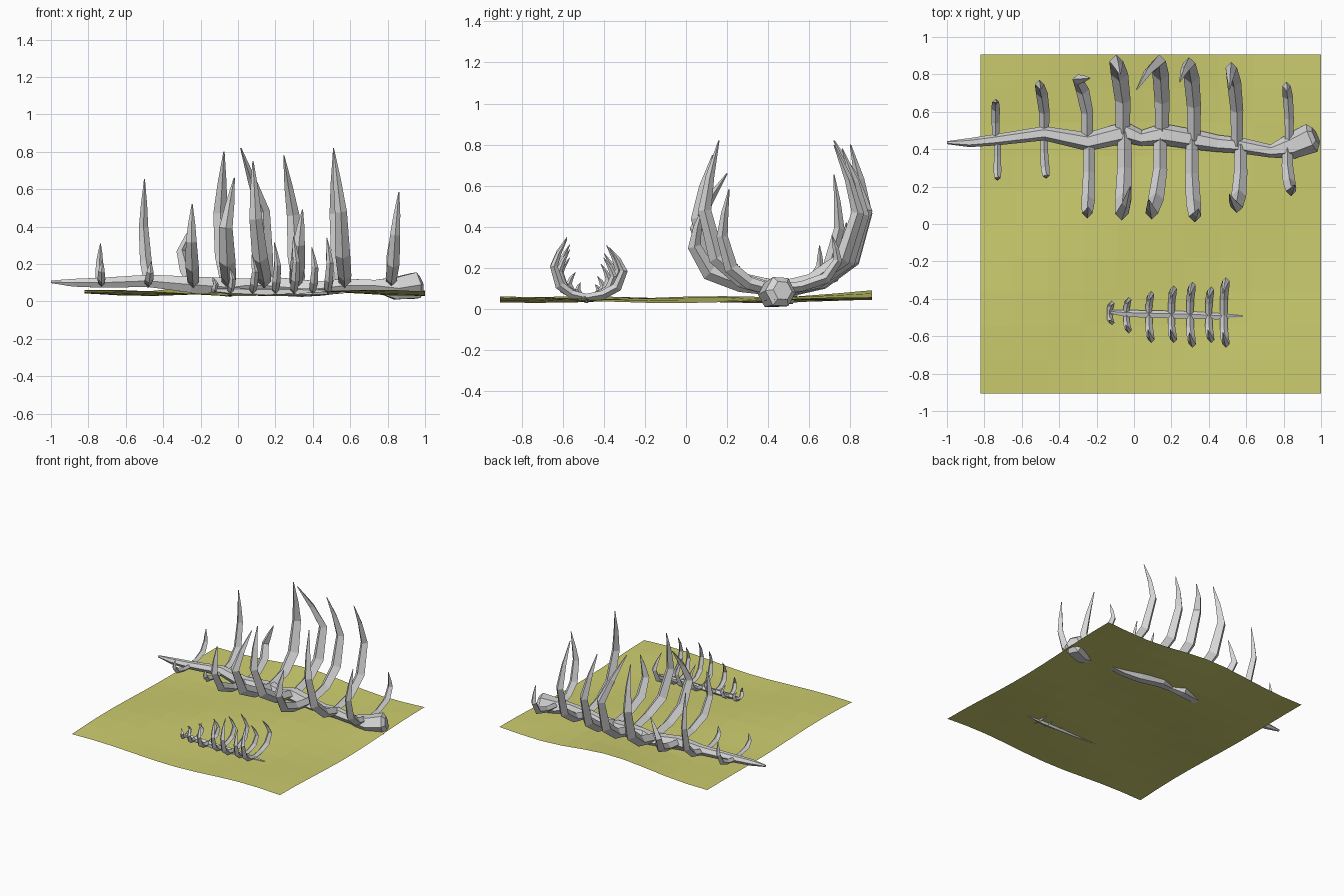
import bpy, bmesh, math
from mathutils import Vector


def material(name, rgb):
    m = bpy.data.materials.new(name)
    m.diffuse_color = (*rgb, 1)
    return m


BONE = material("pale grey bone", (0.68, 0.68, 0.68))
GRASS = material("dry olive ground", (0.61, 0.61, 0.16))


def finish(bm, name, mat):
    bmesh.ops.recalc_face_normals(bm, faces=bm.faces)
    me = bpy.data.meshes.new(name)
    bm.to_mesh(me)
    bm.free()
    me.materials.append(mat)
    ob = bpy.data.objects.new(name, me)
    bpy.context.collection.objects.link(ob)
    return ob


def tube(bm, pts, radii, sides, side_axis):
    """Flat-faced tapered tube along pts; side_axis sets the ring orientation."""
    pts = [Vector(p) for p in pts]
    rings = []
    for i, p in enumerate(pts):
        t = (pts[min(i + 1, len(pts) - 1)] - pts[max(i - 1, 0)]).normalized()
        u = (side_axis - t * side_axis.dot(t)).normalized()
        v = t.cross(u)
        rings.append([bm.verts.new(p + radii[i] * (math.cos(a) * u + math.sin(a) * v))
                      for a in (math.tau * k / sides for k in range(sides))])
    for a, b in zip(rings, rings[1:]):
        for k in range(sides):
            j = (k + 1) % sides
            bm.faces.new((a[k], a[j], b[j], b[k]))
    bm.faces.new(rings[0][::-1])
    bm.faces.new(rings[-1])


# Rib shape: (reach towards the widest point, share of the height, thickness)
CURVE = [(0, 0, 0.85), (0.45, 0.06, 0.95), (0.82, 0.21, 1.05),
         (1.0, 0.53, 0.85), (None, 0.76, 0.55), (None, 1.0, 0.08)]


def rib(name, base, x_mid, x_tip, y_wide, y_tip, z_tip, r):
    bx, by, bz = base
    wide = y_wide - math.copysign(r * 0.8, y_wide - by)
    xs = [bx, bx, (bx + x_mid) / 2, x_mid, (x_mid + x_tip) / 2, x_tip]
    ys = [by + (wide - by) * c[0] if c[0] is not None else 0 for c in CURVE]
    ys[4] = wide + (y_tip - wide) * 0.38
    ys[5] = y_tip
    pts = [(x, y, bz + (z_tip - bz) * c[1]) for x, y, c in zip(xs, ys, CURVE)]
    bm = bmesh.new()
    tube(bm, pts, [r * c[2] for c in CURVE], 4, Vector((1, 0, 0)))
    finish(bm, name, BONE)


def spine(name, rows, sides=6):
    bm = bmesh.new()
    tube(bm, [r[:3] for r in rows], [r[3] for r in rows], sides, Vector((0, 1, 0)))
    finish(bm, name, BONE)


# Gently rolling ground sheet
bm = bmesh.new()
bmesh.ops.create_grid(bm, x_segments=10, y_segments=10, size=1)
for v in bm.verts:
    v.co.x, v.co.y = 0.09 + 0.91 * v.co.x, 0.905 * v.co.y
    x, y = v.co.x, v.co.y
    v.co.z = (0.046 + 0.010 * math.sin(5 * x + 2.2 * y) + 0.007 * math.cos(4.3 * y - 3 * x)
              + 0.045 * max(0, (y - 0.45) / 0.45) * math.exp(-((x - 0.1) / 0.45) ** 2))
finish(bm, "ground", GRASS)

# Large backbone: x, y, z, radius
spine("large_spine", [
    (-1.0, 0.435, 0.105, 0.008), (-0.88, 0.435, 0.10, 0.024), (-0.74, 0.45, 0.10, 0.03),
    (-0.48, 0.485, 0.11, 0.038), (-0.25, 0.44, 0.09, 0.05), (-0.04, 0.49, 0.075, 0.058),
    (0.04, 0.46, 0.085, 0.042), (0.15, 0.48, 0.085, 0.058), (0.33, 0.45, 0.07, 0.053),
    (0.45, 0.43, 0.07, 0.045), (0.57, 0.42, 0.085, 0.042), (0.73, 0.39, 0.085, 0.035),
    (0.84, 0.415, 0.07, 0.068), (0.95, 0.46, 0.085, 0.08), (0.972, 0.47, 0.09, 0.05)])

# Large ribs: base x, y, then x_mid, x_tip, y_wide, y_tip, z_tip, radius
LARGE = [
    ("back", -0.74, 0.45, -0.74, -0.735, 0.67, 0.65, 0.31, 0.022),
    ("front", -0.73, 0.45, -0.73, -0.725, 0.23, 0.25, 0.22, 0.02),
    ("back", -0.48, 0.48, -0.505, -0.50, 0.77, 0.72, 0.655, 0.03),
    ("front", -0.48, 0.48, -0.47, -0.465, 0.24, 0.26, 0.21, 0.022),
    ("back", -0.25, 0.45, -0.30, -0.235, 0.80, 0.78, 0.42, 0.034),
    ("front", -0.24, 0.45, -0.25, -0.245, 0.03, 0.09, 0.52, 0.034),
    ("back", -0.06, 0.49, -0.095, -0.075, 0.905, 0.80, 0.80, 0.044),
    ("front", -0.05, 0.49, -0.065, -0.02, 0.02, 0.20, 0.66, 0.042),
    ("back", 0.15, 0.48, 0.135, 0.015, 0.905, 0.72, 0.82, 0.042),
    ("front", 0.14, 0.48, 0.095, 0.08, 0.025, 0.13, 0.75, 0.04),
    ("back", 0.32, 0.45, 0.295, 0.245, 0.89, 0.76, 0.78, 0.04),
    ("front", 0.31, 0.45, 0.325, 0.345, 0.01, 0.08, 0.49, 0.038),
    ("back", 0.55, 0.42, 0.52, 0.51, 0.865, 0.72, 0.80, 0.036),
    ("front", 0.57, 0.42, 0.55, 0.51, 0.06, 0.16, 0.82, 0.038),
    ("back", 0.83, 0.42, 0.815, 0.82, 0.76, 0.71, 0.36, 0.026),
    ("front", 0.82, 0.42, 0.84, 0.86, 0.15, 0.21, 0.585, 0.032)]
for i, (side, bx, by, *rest) in enumerate(LARGE):
    rib(f"large_{side}_rib_{i // 2 + 1}", (bx, by, 0.095), *rest)

# Small backbone
spine("small_spine", [
    (-0.13, -0.47, 0.06, 0.01), (-0.04, -0.48, 0.055, 0.02), (0.14, -0.485, 0.05, 0.022),
    (0.32, -0.49, 0.05, 0.022), (0.45, -0.495, 0.05, 0.018), (0.58, -0.495, 0.05, 0.005)], 5)

# Small ribs: x, front limit, back limit, front height, back height
SMALL = [(-0.13, -0.54, -0.41, 0.13, 0.12), (-0.04, -0.585, -0.39, 0.18, 0.16),
         (0.08, -0.635, -0.36, 0.25, 0.22), (0.20, -0.635, -0.33, 0.315, 0.27),
         (0.30, -0.66, -0.31, 0.35, 0.31), (0.40, -0.635, -0.335, 0.29, 0.25),
         (0.48, -0.66, -0.285, 0.34, 0.30)]
for i, (x, y_front, y_back, z_front, z_back) in enumerate(SMALL):
    for side, y, z in (("front", y_front, z_front), ("back", y_back, z_back)):
        tip = y + (-0.48 - y) * 0.45
        rib(f"small_{side}_rib_{i + 1}", (x, -0.485, 0.055), x + 0.012, x - 0.005,
            y, tip, z, 0.013 + 0.07 * abs(y + 0.48) * 0.7)
